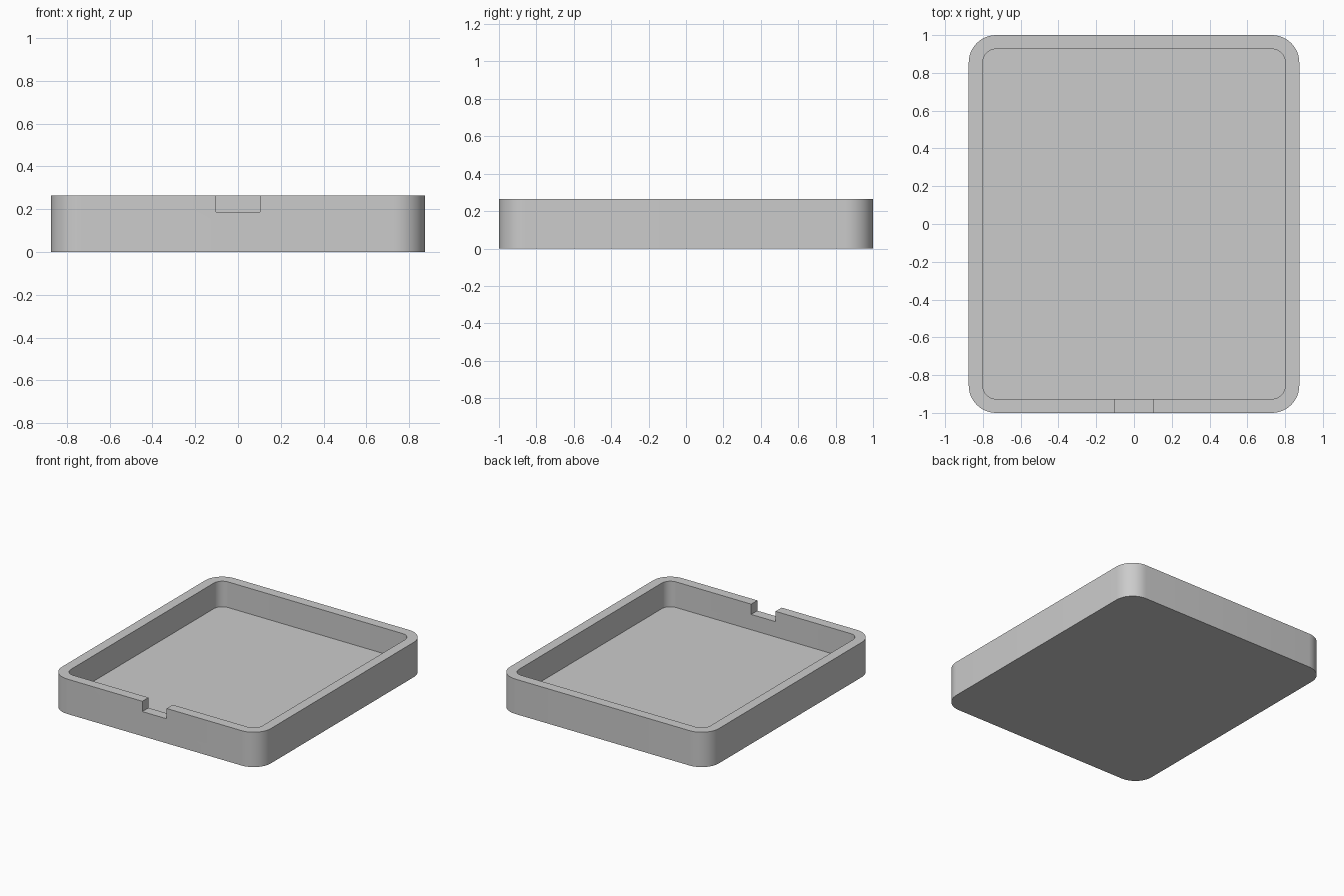
import bpy, bmesh, math

cube = bpy.data.objects.get("Cube")
if cube:
    bpy.data.objects.remove(cube, do_unlink=True)

WIDTH, LENGTH, HEIGHT = 1.75, 2.0, 0.264
WALL, FLOOR, RADIUS = 0.074, 0.07, 0.145
NOTCH_WIDTH, NOTCH_BOTTOM = 0.204, 0.186

grey = bpy.data.materials.new("plain grey")
grey.use_nodes = True
colour = (0.6, 0.6, 0.6, 1)
grey.diffuse_color = colour
grey.node_tree.nodes["Principled BSDF"].inputs["Base Color"].default_value = colour


def rounded_block(name, width, length, radius, bottom, top, y=0, steps=12):
    """Extrude a rectangle with rounded corners from bottom to top."""
    bm = bmesh.new()
    verts = []
    for i, (sx, sy) in enumerate([(1, 1), (-1, 1), (-1, -1), (1, -1)]):
        cx, cy = sx * (width / 2 - radius), y + sy * (length / 2 - radius)
        for k in range(steps + 1 if radius else 1):
            a = math.pi / 2 * (i + k / steps)
            verts.append(bm.verts.new((cx + radius * math.cos(a), cy + radius * math.sin(a), bottom)))
    base = bm.faces.new(verts)
    out = bmesh.ops.extrude_face_region(bm, geom=[base])
    raised = [v for v in out["geom"] if isinstance(v, bmesh.types.BMVert)]
    bmesh.ops.translate(bm, verts=raised, vec=(0, 0, top - bottom))
    bmesh.ops.recalc_face_normals(bm, faces=bm.faces[:])
    mesh = bpy.data.meshes.new(name)
    bm.to_mesh(mesh)
    bm.free()
    mesh.materials.append(grey)
    obj = bpy.data.objects.new(name, mesh)
    bpy.context.collection.objects.link(obj)
    return obj


# Solid tray body
tray = rounded_block("tray", WIDTH, LENGTH, RADIUS, 0, HEIGHT)

# Cutters for the inner well and the notch in the front rim
well = rounded_block("well_cutter", WIDTH - 2 * WALL, LENGTH - 2 * WALL, RADIUS - WALL, FLOOR, HEIGHT + 0.1)
notch = rounded_block("notch_cutter", NOTCH_WIDTH, WALL * 2, 0, NOTCH_BOTTOM, HEIGHT + 0.1, y=-LENGTH / 2 + WALL / 2)

bpy.ops.object.select_all(action="DESELECT")
bpy.context.view_layer.objects.active = tray
tray.select_set(True)
for cutter in (well, notch):
    mod = tray.modifiers.new(cutter.name, "BOOLEAN")
    mod.operation = "DIFFERENCE"
    mod.solver = "EXACT"
    mod.object = cutter
    bpy.ops.object.modifier_apply(modifier=mod.name)
    bpy.data.objects.remove(cutter, do_unlink=True)

# Smooth corners, crisp rims
bpy.ops.object.shade_smooth_by_angle(angle=math.radians(30))
